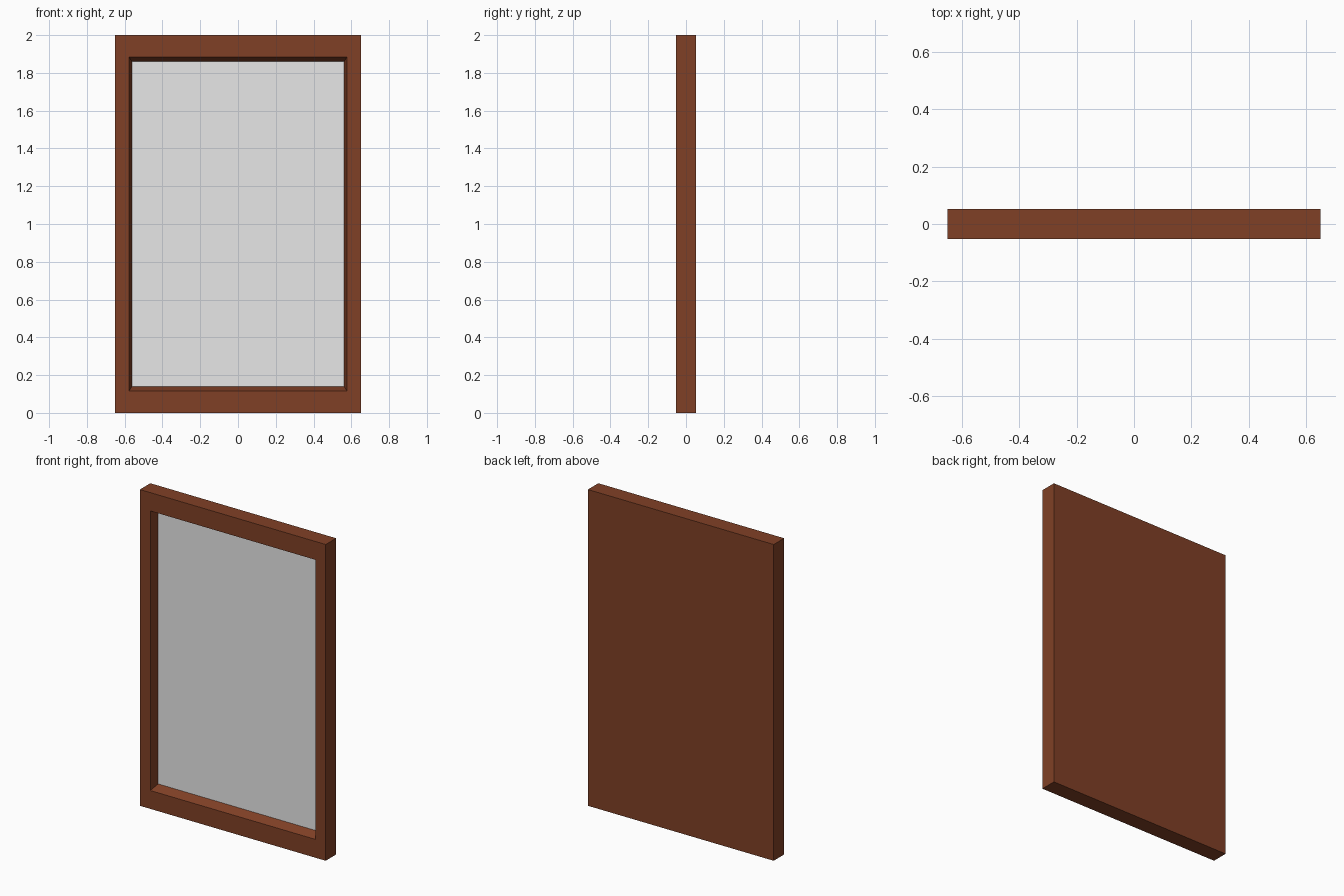
import bpy
import bmesh

cube = bpy.data.objects.get("Cube")
if cube:
    bpy.data.objects.remove(cube, do_unlink=True)


def make_material(name, rgb):
    mat = bpy.data.materials.new(name)
    mat.use_nodes = True
    mat.diffuse_color = (*rgb, 1)
    mat.node_tree.nodes["Principled BSDF"].inputs["Base Color"].default_value = (*rgb, 1)
    return mat


def make_object(name, bm, material):
    bmesh.ops.recalc_face_normals(bm, faces=bm.faces)
    mesh = bpy.data.meshes.new(name)
    bm.to_mesh(mesh)
    bm.free()
    mesh.materials.append(material)
    obj = bpy.data.objects.new(name, mesh)
    bpy.context.collection.objects.link(obj)
    return obj


def rectangle(bm, half_width, half_height, y):
    """Upright rectangle of vertices centred on the panel."""
    corners = ((-1, -1), (1, -1), (1, 1), (-1, 1))
    return [bm.verts.new((sx * half_width, y, 1 + sz * half_height)) for sx, sz in corners]


wood = make_material("brown wood", (0.216, 0.051, 0.019))
grey = make_material("pale grey", (0.8, 0.8, 0.8))

HALF_DEPTH = 0.052
PANE_Y = 0.005
PANE = (0.562, 0.86)

# Wooden frame: solid back, front border and sloping recess walls
bm = bmesh.new()
rings = [
    rectangle(bm, 0.65, 1.0, HALF_DEPTH),
    rectangle(bm, 0.65, 1.0, -HALF_DEPTH),
    rectangle(bm, 0.577, 0.884, -HALF_DEPTH),
    rectangle(bm, *PANE, PANE_Y),
]
bm.faces.new(rings[0])
for a, b in zip(rings, rings[1:]):
    for i in range(4):
        j = (i + 1) % 4
        bm.faces.new((a[i], a[j], b[j], b[i]))
make_object("frame", bm, wood)

# Flat pane closing the recess
bm = bmesh.new()
pane = bm.faces.new(rectangle(bm, *PANE, PANE_Y))
pane_object = make_object("pane", bm, grey)
if pane_object.data.polygons[0].normal.y > 0:
    pane_object.data.flip_normals()
